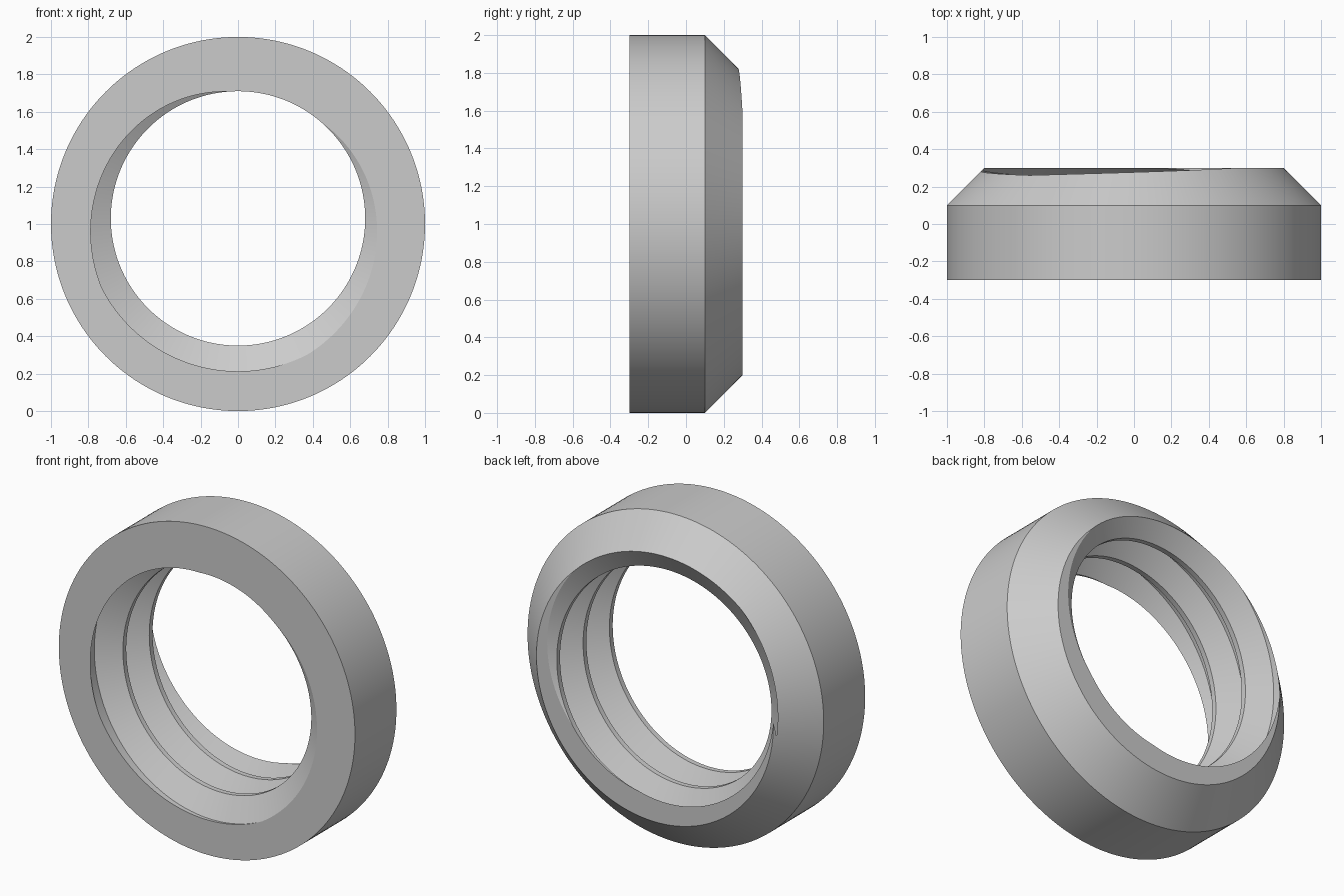
import bpy, bmesh
from math import cos, sin, pi, radians

cube = bpy.data.objects.get("Cube")
if cube:
    bpy.data.objects.remove(cube, do_unlink=True)

SEG = 192                      # steps per turn
FRONT, DEPTH = -0.3, 0.6       # ring front plane and thickness
PITCH, MINOR = 0.254, 0.68     # thread pitch and crest radius
MAJOR = MINOR + 0.541 * PITCH  # thread root radius
THREAD_Z = 1.03                # height of the thread axis
TURNS, LEAD_IN = 6, 2
START = radians(72)            # crest angle on the front plane


def make_object(name, bm, material):
    bmesh.ops.recalc_face_normals(bm, faces=bm.faces[:])
    mesh = bpy.data.meshes.new(name)
    bm.to_mesh(mesh)
    bm.free()
    mesh.materials.append(material)
    obj = bpy.data.objects.new(name, mesh)
    bpy.context.collection.objects.link(obj)
    return obj


grey = bpy.data.materials.new("plain grey")
grey.use_nodes = True
grey.diffuse_color = (0.6, 0.6, 0.6, 1)
grey.node_tree.nodes["Principled BSDF"].inputs["Base Color"].default_value = (0.6, 0.6, 0.6, 1)

# Outer body: a disc with a chamfered back
bm = bmesh.new()
rings = []
for y, r in ((FRONT, 1.0), (0.1, 1.0), (FRONT + DEPTH, 0.8)):
    rings.append([bm.verts.new((r * cos(2 * pi * i / SEG), y, 1 + r * sin(2 * pi * i / SEG)))
                  for i in range(SEG)])
for a, b in zip(rings, rings[1:]):
    for i in range(SEG):
        j = (i + 1) % SEG
        bm.faces.new((a[i], a[j], b[j], b[i]))
bm.faces.new(rings[0])
bm.faces.new(rings[-1])
ring = make_object("threaded_ring", bm, grey)

# Thread cutter: crest, flank, root and flank swept along a right-handed helix
profile = ((-1 / 16, MINOR), (1 / 16, MINOR), (3 / 8, MAJOR), (5 / 8, MAJOR), (15 / 16, MINOR))
bm = bmesh.new()
previous = None
for i in range(TURNS * SEG + 1):
    turn = i / SEG
    angle = START - 2 * pi * turn
    row = [bm.verts.new((r * cos(angle), FRONT + (turn - LEAD_IN + p) * PITCH,
                         THREAD_Z + r * sin(angle))) for p, r in profile]
    if previous:
        for k in range(len(profile) - 1):
            bm.faces.new((previous[k], previous[k + 1], row[k + 1], row[k]))
    previous = row
bmesh.ops.remove_doubles(bm, verts=bm.verts[:], dist=0.0001)

# Close both cutter ends with fans
rim = [e for e in bm.edges if e.is_boundary]
end_y = FRONT + (TURNS - LEAD_IN) * PITCH
near = bm.verts.new((0, FRONT - LEAD_IN * PITCH, THREAD_Z))
far = bm.verts.new((0, end_y, THREAD_Z))
for e in rim:
    hub = near if e.verts[0].co.y < 0 else far
    bm.faces.new((e.verts[0], e.verts[1], hub))
cutter = make_object("thread_cutter", bm, grey)
cutter.hide_render = True

# Cut the threaded bore
cut = ring.modifiers.new("thread", 'BOOLEAN')
cut.operation = 'DIFFERENCE'
cut.solver = 'EXACT'
cut.object = cutter
bpy.ops.object.select_all(action='DESELECT')
ring.select_set(True)
bpy.context.view_layer.objects.active = ring
bpy.ops.object.modifier_apply(modifier=cut.name)
bpy.data.objects.remove(cutter, do_unlink=True)
bpy.ops.object.shade_smooth_by_angle(angle=radians(27))
